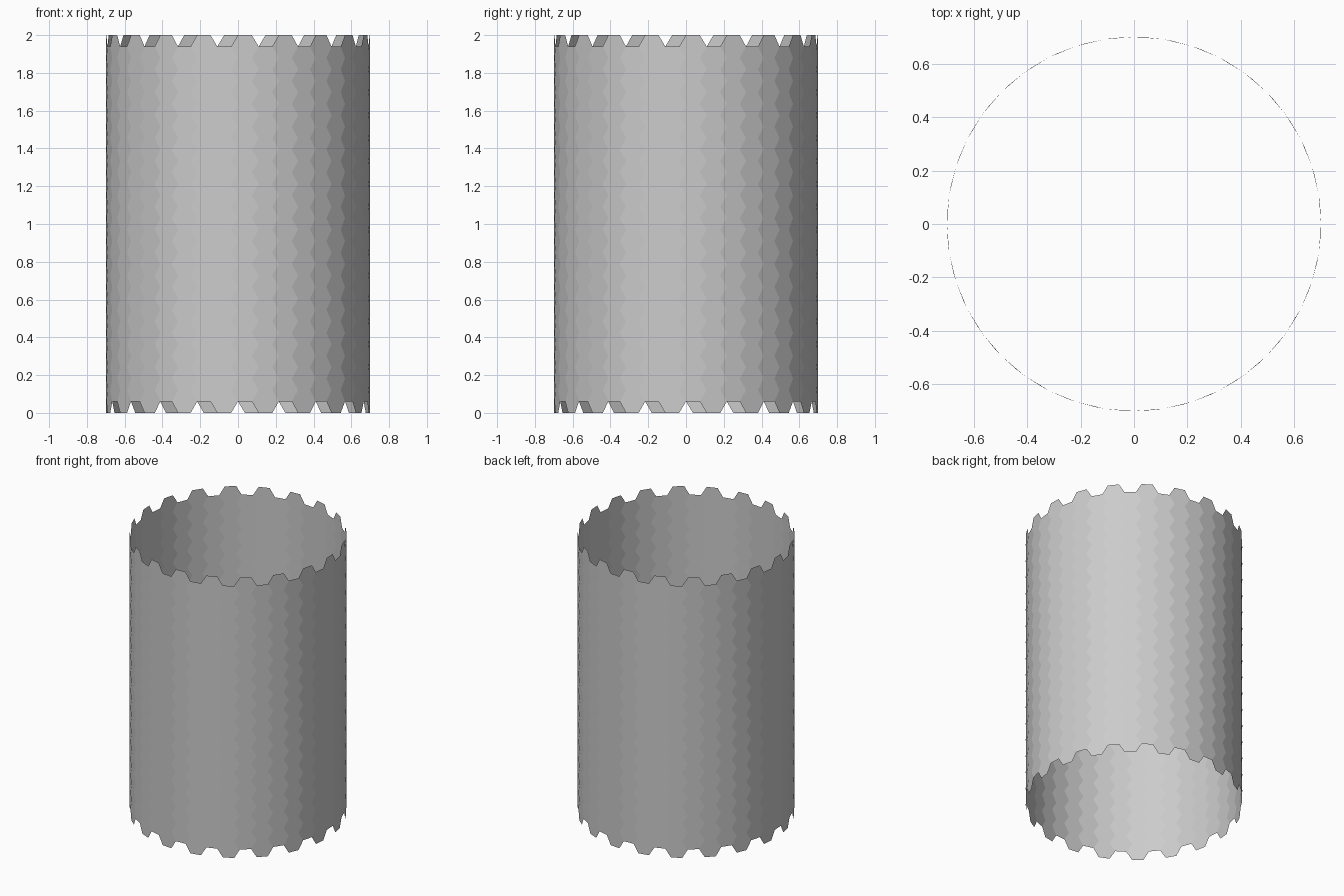
import bpy, bmesh, math

if "Cube" in bpy.data.objects:
    bpy.data.objects.remove(bpy.data.objects["Cube"])

N = 20          # honeycomb periods around the tube (18 degrees each)
ROWS = 33       # vertex row intervals over the height
R = 0.70
H = 2.0

bm = bmesh.new()
verts = {}


# Shared vertex on the tube: angle in whole 3 degree steps from the front, row number
def vert(step, row):
    key = (step % (6 * N), row)
    if key not in verts:
        a = 2 * math.pi * key[0] / (6 * N) - math.pi / 2
        verts[key] = bm.verts.new((R * math.cos(a), R * math.sin(a), H * row / ROWS))
    return verts[key]


# Rolled honeycomb sheet: alternate rows of hexagons shifted by half a period
for row in range(1, ROWS):
    for k in range(N):
        c = 6 * k + (1 if row % 2 == 0 else 4)
        ring = [(-2, 0), (-1, -1), (1, -1), (2, 0), (1, 1), (-1, 1)]
        bm.faces.new([vert(c + ds, row + dr) for ds, dr in ring])

mesh = bpy.data.meshes.new("honeycomb_tube")
bm.to_mesh(mesh)
bm.free()
tube = bpy.data.objects.new("honeycomb_tube", mesh)
bpy.context.collection.objects.link(tube)
